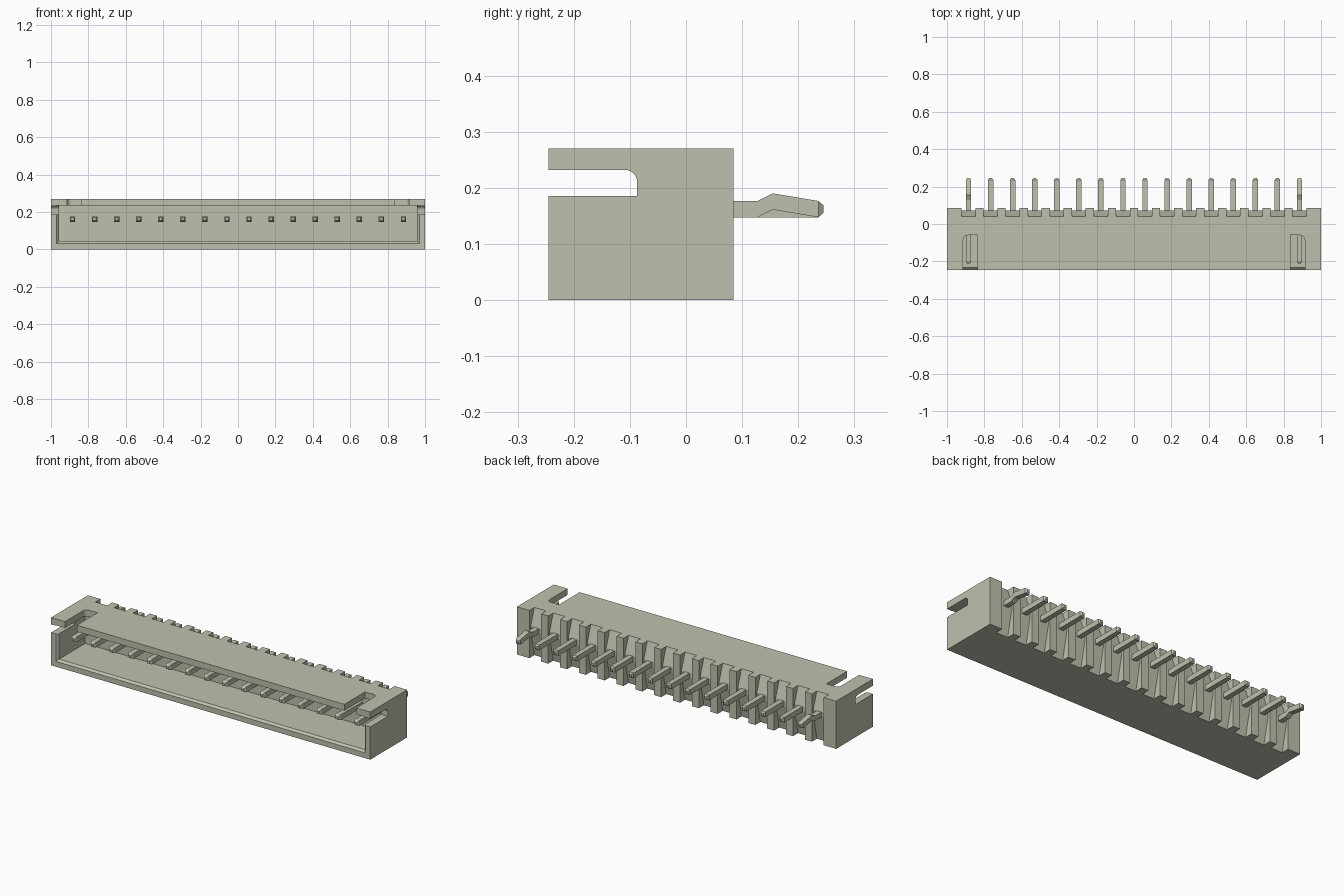
import bpy, bmesh, math

if "Cube" in bpy.data.objects:
    bpy.data.objects.remove(bpy.data.objects["Cube"])

COLOUR = (0.53, 0.53, 0.43, 1)
mat = bpy.data.materials.new("warm grey plastic")
mat.use_nodes = True
mat.diffuse_color = COLOUR
mat.node_tree.nodes["Principled BSDF"].inputs["Base Color"].default_value = COLOUR

PINS, PITCH = 16, 0.118
FRONT, BACK, TOP = -0.245, 0.085, 0.27
pin_xs = [(i - (PINS - 1) / 2) * PITCH for i in range(PINS)]


def loft(bm, sections):
    """Closed solid through matching rings of points."""
    rings = [[bm.verts.new(p) for p in s] for s in sections]
    n = len(rings[0])
    for a, b in zip(rings, rings[1:]):
        for i in range(n):
            j = (i + 1) % n
            bm.faces.new((a[i], a[j], b[j], b[i]))
    bm.faces.new(rings[0][::-1])
    bm.faces.new(rings[-1])


def prism_x(bm, profile, x0, x1):
    loft(bm, [[(x, y, z) for y, z in profile] for x in (x0, x1)])


def rect(y, x, z0, z1):
    return [(-x, y, z0), (x, y, z0), (x, y, z1), (-x, y, z1)]


def arc(cx, cy, r, a0, a1, n=6):
    return [(cx + r * math.cos(math.radians(a0 + (a1 - a0) * i / n)),
             cy + r * math.sin(math.radians(a0 + (a1 - a0) * i / n))) for i in range(n + 1)]


def finish(bm, name):
    bmesh.ops.recalc_face_normals(bm, faces=bm.faces)
    me = bpy.data.meshes.new(name)
    bm.to_mesh(me)
    bm.free()
    me.materials.append(mat)
    ob = bpy.data.objects.new(name, me)
    bpy.context.collection.objects.link(ob)
    return ob


def cut(target, bm, name):
    cutter = finish(bm, name)
    cutter.hide_render = True
    mod = target.modifiers.new(name, "BOOLEAN")
    mod.operation, mod.solver, mod.object = "DIFFERENCE", "EXACT", cutter
    bpy.context.view_layer.objects.active = target
    bpy.ops.object.modifier_apply(modifier=name)
    bpy.data.objects.remove(cutter)


# Housing block
bm = bmesh.new()
loft(bm, [rect(FRONT, 1, 0, TOP), rect(BACK, 1, 0, TOP)])
housing = finish(bm, "housing")

# Front cavity with a bevelled mouth
bm = bmesh.new()
loft(bm, [rect(FRONT - 0.02, 0.97, 0.03, 0.234), rect(FRONT, 0.97, 0.03, 0.234),
          rect(FRONT + 0.012, 0.958, 0.041, 0.234), rect(0.0, 0.958, 0.041, 0.234)])
cut(housing, bm, "cavity_cutter")

# Latch slots through both end walls
bm = bmesh.new()
side = [(FRONT - 0.05, 0.185), (-0.087, 0.185)] + arc(-0.109, 0.21, 0.022, 0, 90) \
    + [(FRONT - 0.05, 0.232)]
for s in (-1, 1):
    prism_x(bm, side, s * 0.93, s * 1.05)
cut(housing, bm, "side_slot_cutter")

# Slots in the roof, rounded on the outer rear corner
bm = bmesh.new()
plan = [(0.838, FRONT - 0.05), (0.913, FRONT - 0.05)] + arc(0.889, -0.084, 0.024, 0, 90) \
    + [(0.838, -0.06)]
for s in (-1, 1):
    loft(bm, [[(s * x, y, z) for x, y in plan] for z in (0.2, 0.32)])
cut(housing, bm, "roof_slot_cutter")

# Rear notches, with a floor that ramps out towards each pin
bm = bmesh.new()
floor = [(0.12, -0.03), (0.04, -0.03), (0.04, 0.0), (0.072, 0.148),
         (0.072, 0.177), (0.04, TOP), (0.04, 0.3), (0.12, 0.3)]
for x in pin_xs:
    prism_x(bm, floor, x - 0.037, x + 0.037)
cut(housing, bm, "rear_notch_cutter")


# Contact pins; the two outermost have a kinked tail
def pin(x, name, kink):
    path = [(-0.212, 0, 0.007), (-0.2, 0, 0.0145), (0.127, 0, 0.0145),
            (0.155, kink, 0.0145), (0.236, 0, 0.0145), (0.245, 0, 0.007)]
    bm = bmesh.new()
    loft(bm, [[(x + a * h, y, 0.162 + dz + b * h)
               for a, b in ((-1, -1), (1, -1), (1, 1), (-1, 1))] for y, dz, h in path])
    finish(bm, name)


for i, x in enumerate(pin_xs):
    pin(x, f"contact_pin_{i + 1}", 0.0135 if i in (0, PINS - 1) else 0)
